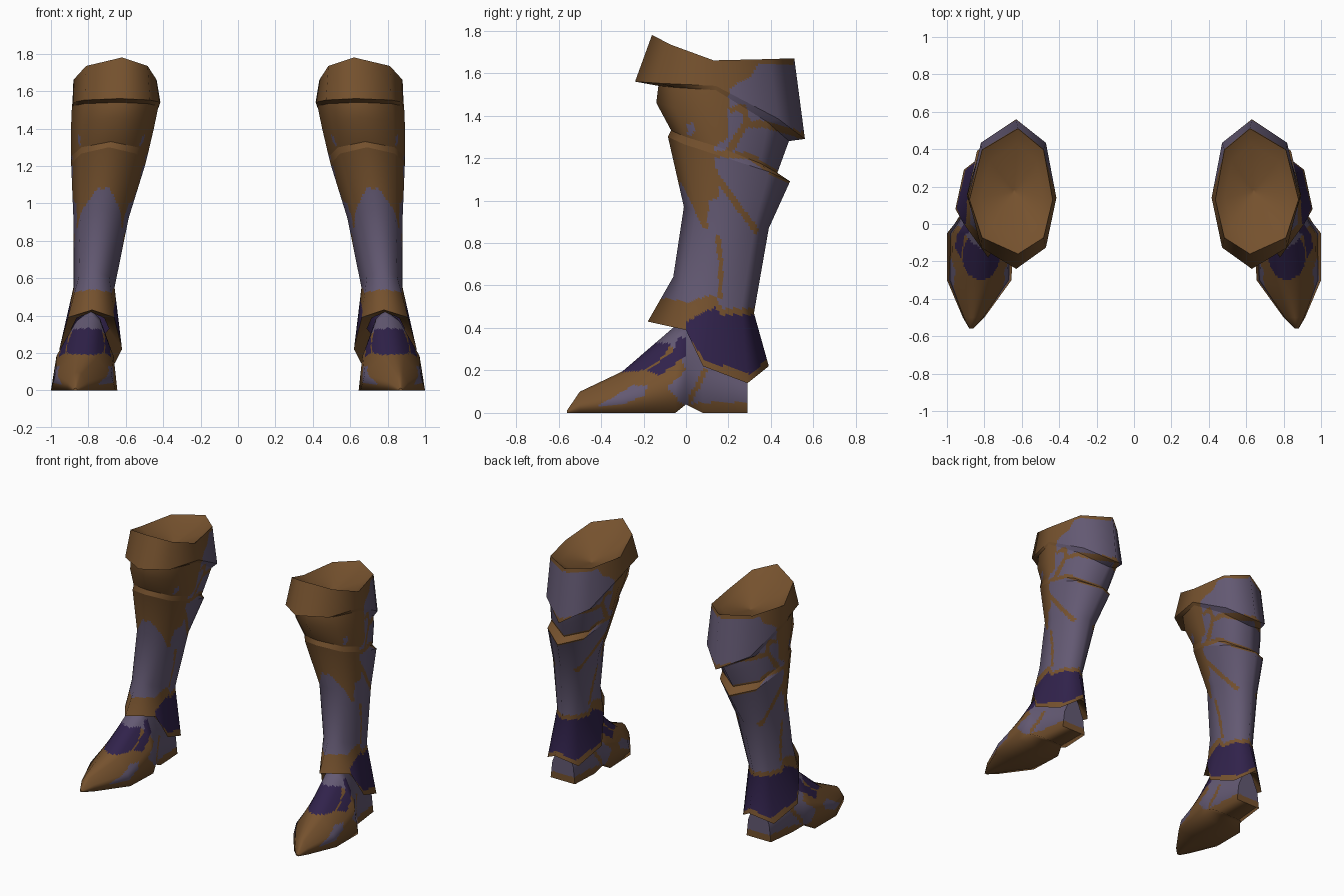
import bpy, math
from mathutils import Vector

if "Cube" in bpy.data.objects:
    bpy.data.objects.remove(bpy.data.objects["Cube"])

STEP = 0.016


def material(name, col):
    m = bpy.data.materials.new(name)
    m.diffuse_color = (*col, 1)
    m.use_nodes = True
    m.node_tree.nodes["Principled BSDF"].inputs["Base Color"].default_value = m.diffuse_color
    return m


MATS = [material("brown_leather", (0.178, 0.083, 0.027)),
        material("grey_violet_cloth", (0.125, 0.100, 0.170)),
        material("dark_violet_plate", (0.030, 0.016, 0.070))]
BROWN, GREY, DARK = 0, 1, 2


def mix(a, b, t):
    return a + (b - a) * t


def inside(p, poly):
    hit = False
    for (ay, az), (by, bz) in zip(poly, poly[1:] + poly[:1]):
        if (az > p[1]) != (bz > p[1]) and p[0] < mix(ay, by, (p[1] - az) / (bz - az)):
            hit = not hit
    return hit


def near(p, line, width):
    q = Vector(p)
    for a, b in zip(line, line[1:]):
        a, d = Vector(a), Vector(b) - Vector(a)
        t = max(0, min(1, (q - a).dot(d) / d.length_squared))
        if (q - a - d * t).length < width:
            return True
    return False


def loft(name, rings, paint, sign):
    """Skin closed rings with finely cut faces and smoothly blended normals."""
    rings = [[Vector(p) for p in r] for r in rings]
    n = len(rings[0])
    norm = [[Vector() for _ in range(n)] for _ in rings]
    for r in range(len(rings) - 1):
        for k in range(n):
            c = [(r, k), (r + 1, k), (r + 1, (k + 1) % n), (r, (k + 1) % n)]
            a, b, d, e = [rings[i][j] for i, j in c]
            f = (d - a).cross(e - b)
            for i, j in c:
                norm[i][j] += f
    norm = [[v.normalized() for v in row] for row in norm]
    verts, normals, faces, ids, lookup = [], [], [], [], {}

    def vert(p, nm):
        key = tuple(round(c, 5) for c in p)
        if key not in lookup:
            lookup[key] = len(verts)
            verts.append((p.x * sign, p.y, p.z))
            normals.append((nm.x * sign, nm.y, nm.z))
        return lookup[key]

    cuts = [max(1, math.ceil(max((r[k] - r[(k + 1) % n]).length for r in rings) / STEP))
            for k in range(n)]
    for r in range(len(rings) - 1):
        rows = max(1, math.ceil(max((a - b).length for a, b in zip(rings[r], rings[r + 1])) / STEP))
        for k in range(n):
            k2, cols = (k + 1) % n, cuts[k]

            def sample(g, i, j):
                u, v = i / rows, j / cols
                return g[r][k].lerp(g[r + 1][k], u).lerp(g[r][k2].lerp(g[r + 1][k2], u), v)
            grid = [[vert(sample(rings, i, j), sample(norm, i, j).normalized())
                     for j in range(cols + 1)] for i in range(rows + 1)]
            for i in range(rows):
                for j in range(cols):
                    f = [grid[i][j], grid[i + 1][j], grid[i + 1][j + 1], grid[i][j + 1]]
                    f = list(dict.fromkeys(f))
                    if len(f) < 3:
                        continue
                    c = sum((Vector(verts[q]) for q in f), Vector()) / len(f)
                    nz = sum(normals[q][2] for q in f) / len(f)
                    faces.append(f if sign > 0 else f[::-1])
                    ids.append(paint((c.y, c.z), nz))
    me = bpy.data.meshes.new(name)
    me.from_pydata(verts, [], faces)
    for m in MATS:
        me.materials.append(m)
    for p, i in zip(me.polygons, ids):
        p.material_index, p.use_smooth = i, True
    me.update()
    me.normals_split_custom_set_from_vertices(normals)
    bpy.context.collection.objects.link(bpy.data.objects.new(name, me))


def leg_ring(xi, xm, xo, f, s, b, fd=None, bd=None):
    """Eight points: front, outer side, back, inner side and the diagonals."""
    diag = lambda e: (mix(s[0], e[0], 0.70), mix(s[1], e[1], 0.62))
    fd, bd = fd or diag(f), bd or diag(b)
    o, i = mix(xm, xo, 0.74), mix(xm, xi, 0.74)
    return [(xm, *f), (o, *fd), (xo, *s), (o, *bd), (xm, *b), (i, *bd), (xi, *s), (i, *fd)]


def foot_ring(y, xi, xt, xo, zt, zb):
    h = zt - zb
    prof = [(0.62, 0.88), (0.14, 0.45), (0, 0)]
    left = [(mix(xi, xt, a), y, zb + h * b) for a, b in prof]
    right = [(mix(xo, xt, a), y, zb + h * b) for a, b in prof]
    return [(xt, y, zt)] + left + [((xi + xo) / 2, y, zb)] + right[::-1]


# Painted areas as (y, z) outlines
KNEE = [(-0.3, 1.9), (-0.3, 1.08), (-0.02, 1.08), (0.03, 0.98), (0.08, 0.87), (0.1, 0.87),
        (0.11, 1.0), (0.16, 1.02), (0.15, 1.1), (0.13, 1.25), (0.2, 1.3), (0.2, 1.52),
        (0.24, 1.55), (0.3, 1.58), (0.34, 1.64), (0.6, 1.65), (0.6, 1.9)]
KNEE_SPOT = [(0.0, 1.36), (0.04, 1.37), (0.045, 1.33), (0.01, 1.3)]
CUFF = [(-0.3, 0.53), (-0.08, 0.54), (0.0, 0.52), (0.13, 0.56), (0.17, 0.49), (0.5, 0.5),
        (0.5, 0), (-0.3, 0)]
CUFF_PLATE = [(0.0, 0.43), (0.14, 0.5), (0.16, 0.46), (0.5, 0.465), (0.5, 0.255),
              (0.385, 0.255), (0.30, 0.18), (0.09, 0.25), (0.0, 0.37)]
SEAMS = [([(0.2, 1.23), (0.28, 1.36), (0.37, 1.36), (0.57, 1.30)], 0.017),
         ([(0.22, 1.43), (0.27, 1.44), (0.29, 1.36)], 0.015),
         ([(0.13, 1.22), (0.3, 1.21), (0.4, 1.14), (0.5, 1.09)], 0.015),
         ([(0.14, 1.12), (0.24, 0.98), (0.33, 0.86)], 0.014),
         ([(0.15, 0.83), (0.165, 0.7), (0.16, 0.55)], 0.011)]
INSTEP = [(-0.09, 0.12), (-0.02, 0.04), (0.1, 0.05), (0.4, 0.05), (0.4, 0.5), (-0.1, 0.5),
          (-0.2, 0.33), (-0.04, 0.3), (0.0, 0.2)]
TOE_BAND = [(-0.42, 0.03), (-0.35, 0.07), (-0.25, 0.13), (-0.18, 0.13), (-0.2, 0.08), (-0.3, 0.04)]
TOE_PLATES = [[(-0.31, 0.19), (-0.16, 0.33), (-0.07, 0.33), (-0.1, 0.27), (-0.2, 0.2)],
              [(-0.18, 0.2), (-0.12, 0.18), (0.0, 0.27), (0.0, 0.36), (-0.04, 0.35), (-0.06, 0.29)]]


def paint_leg(p, nz):
    if inside(p, CUFF):
        return DARK if inside(p, CUFF_PLATE) else BROWN
    if inside(p, KNEE):
        return GREY if inside(p, KNEE_SPOT) else BROWN
    return BROWN if any(near(p, l, w) for l, w in SEAMS) else GREY


def paint_foot(p, nz):
    if nz < -0.6:
        return BROWN
    if any(inside(p, q) for q in TOE_PLATES):
        return DARK
    if near(p, [(0.02, 0.06), (0.09, 0.2)], 0.012):
        return BROWN
    return GREY if inside(p, INSTEP) or inside(p, TOE_BAND) else BROWN


def plain(p, nz):
    return BROWN


LEG = [leg_ring(0.435, 0.62, 0.88, (-0.16, 1.78), (0.13, 1.66), (0.51, 1.67)),
       leg_ring(0.415, 0.63, 0.885, (-0.24, 1.56), (0.14, 1.54), (0.56, 1.29)),
       leg_ring(0.425, 0.64, 0.888, (-0.13, 1.54), (0.14, 1.52), (0.485, 1.28)),
       leg_ring(0.45, 0.65, 0.893, (-0.14, 1.46), (0.15, 1.40), (0.47, 1.24)),
       leg_ring(0.485, 0.68, 0.893, (-0.07, 1.33), (0.16, 1.25), (0.43, 1.13)),
       leg_ring(0.495, 0.69, 0.892, (-0.085, 1.30), (0.16, 1.21), (0.49, 1.09)),
       leg_ring(0.585, 0.735, 0.88, (-0.01, 0.97), (0.17, 0.92), (0.39, 0.87)),
       leg_ring(0.66, 0.77, 0.88, (-0.06, 0.64), (0.13, 0.55), (0.32, 0.47)),
       leg_ring(0.62, 0.78, 0.955, (-0.18, 0.43), (0.08, 0.22), (0.39, 0.22),
                (0.0, 0.39), (0.29, 0.14)),
       leg_ring(0.69, 0.785, 0.89, (-0.04, 0.42), (0.12, 0.33), (0.27, 0.28))]
# Sunken lining of the boot opening, rim towards the centre
CENTRE = Vector((0.64, 0.17, 1.58))
LINING = [[CENTRE.lerp(Vector(p), t) - Vector((0, 0, d)) for p in LEG[0]]
          for t, d in ((0, 0), (0.75, 0.02), (1, 0))]
FOOT = [foot_ring(-0.56, 0.86, 0.87, 0.88, 0.012, 0),
        foot_ring(-0.50, 0.80, 0.86, 0.915, 0.10, 0),
        foot_ring(-0.30, 0.655, 0.82, 1.0, 0.195, 0),
        foot_ring(-0.05, 0.645, 0.79, 1.0, 0.41, 0),
        foot_ring(0.0, 0.66, 0.785, 0.96, 0.43, 0.04),
        foot_ring(0.08, 0.68, 0.785, 0.91, 0.44, 0.0),
        foot_ring(0.29, 0.69, 0.785, 0.885, 0.27, 0.0)]
TOE_CAP = [[(0.87, -0.56, 0.006)] * 8, FOOT[0]]
HEEL_BACK = [FOOT[-1], [(0.787, 0.29, 0.13)] * 8]

for side, sign in (("left", 1), ("right", -1)):
    for part, rings, rule in (
            ("opening_lining", LINING, plain), ("knee_guard", LEG[0:2], paint_leg),
            ("knee_guard_underside", LEG[1:3], paint_leg), ("upper_shaft", LEG[2:5], paint_leg),
            ("calf_flare", LEG[4:6], paint_leg), ("lower_shaft_and_cuff", LEG[5:9], paint_leg),
            ("cuff_underside", LEG[8:10], plain), ("foot", FOOT, paint_foot),
            ("toe_cap", TOE_CAP, plain), ("heel_back", HEEL_BACK, paint_foot)):
        loft(side + "_" + part, rings, rule, sign)
